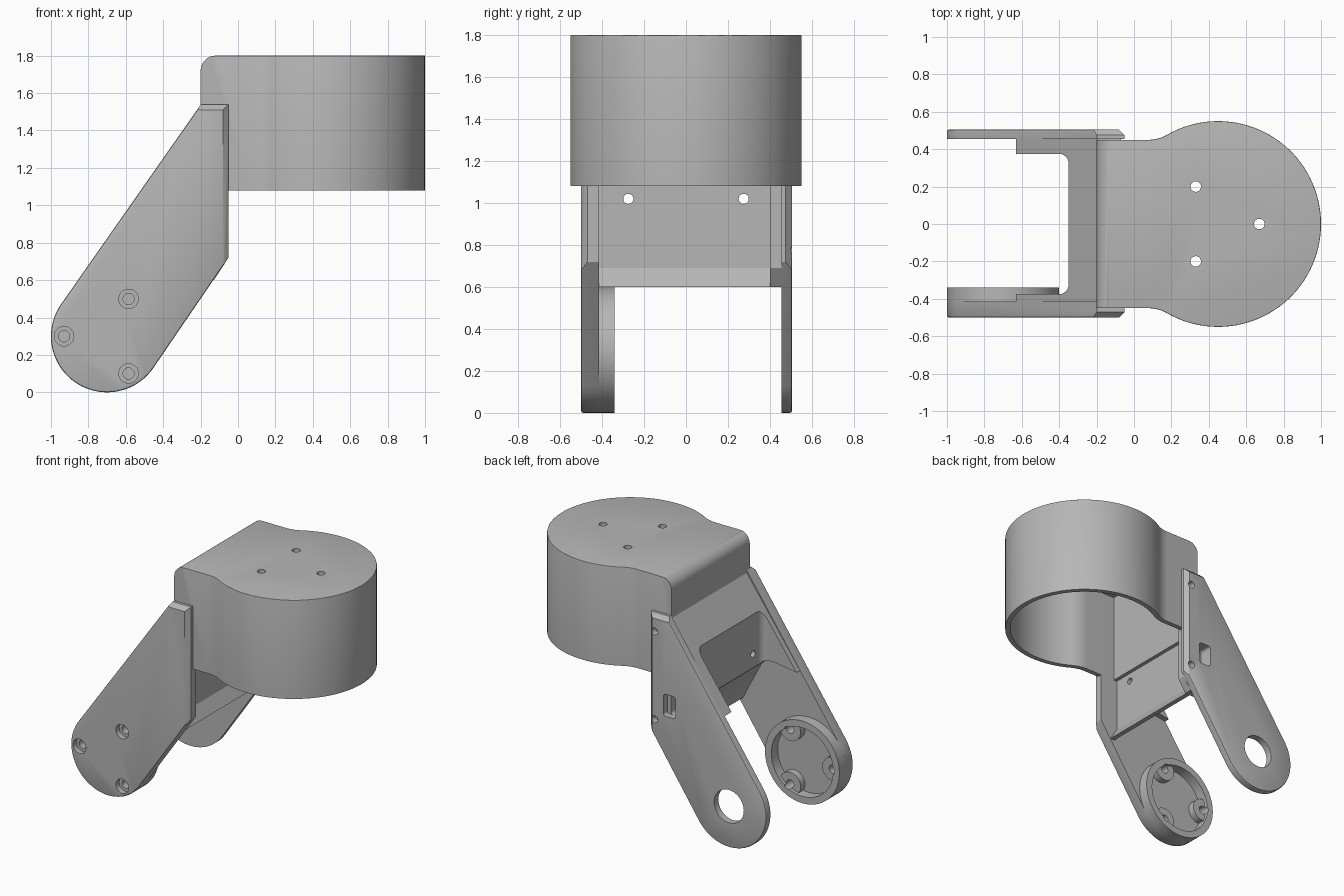
import bpy, bmesh
from math import cos, sin, radians, hypot, atan2, degrees
from mathutils import Vector

if "Cube" in bpy.data.objects:
    bpy.data.objects.remove(bpy.data.objects["Cube"])

grey = bpy.data.materials.new("matte grey")
grey.use_nodes = True
grey.diffuse_color = (0.47, 0.47, 0.47, 1)
grey.node_tree.nodes["Principled BSDF"].inputs["Base Color"].default_value = grey.diffuse_color


def arc(cx, cy, r, start, end, steps=16):
    angles = [radians(start + (end - start) * i / steps) for i in range(steps + 1)]
    return [(cx + r * cos(a), cy + r * sin(a)) for a in angles]


def place(axis, u, v, w):
    """Plane coordinates u, v and depth w along the given axis."""
    return {"x": (w, u, v), "y": (u, w, v), "z": (u, v, w)}[axis]


def prism(name, outline, axis, low, high, bevels=()):
    """Extrude an outline; bevels are (edge test, width, segments)."""
    bm = bmesh.new()
    face = bm.faces.new([bm.verts.new(place(axis, u, v, low)) for u, v in outline])
    top = bmesh.ops.extrude_face_region(bm, geom=[face])["geom"]
    shift = Vector(place(axis, 0, 0, high - low))
    bmesh.ops.translate(bm, vec=shift, verts=[v for v in top if isinstance(v, bmesh.types.BMVert)])
    bmesh.ops.recalc_face_normals(bm, faces=bm.faces)
    for test, width, segments in bevels:
        edges = [e for e in bm.edges if test(e)]
        bmesh.ops.bevel(bm, geom=edges, offset=width, segments=segments,
                        profile=0.5, affect="EDGES", clamp_overlap=True)
    mesh = bpy.data.meshes.new(name)
    bm.to_mesh(mesh)
    bm.free()
    mesh.materials.append(grey)
    obj = bpy.data.objects.new(name, mesh)
    bpy.context.collection.objects.link(obj)
    return obj


def rod(name, axis, u, v, r, low, high, steps=32):
    return prism(name, arc(u, v, r, 0, 360, steps)[:-1], axis, low, high)


def select(obj):
    bpy.ops.object.select_all(action="DESELECT")
    obj.select_set(True)
    bpy.context.view_layer.objects.active = obj


def combine(obj, operation, *tools):
    for tool in tools:
        mod = obj.modifiers.new("boolean", "BOOLEAN")
        mod.operation, mod.solver, mod.object = operation, "EXACT", tool
        select(obj)
        bpy.ops.object.modifier_apply(modifier=mod.name)
        bpy.data.objects.remove(tool)


def middle(edge):
    return (edge.verts[0].co + edge.verts[1].co) / 2


# Head shell: round cup with a square neck, open below
def shell_outline(wall):
    r, half, fillet = 0.55 - wall, 0.45 - wall, 0.2 + wall
    cx = 0.45
    fx = cx - ((r + fillet) ** 2 - (half + fillet) ** 2) ** 0.5
    a = degrees(atan2(half + fillet, fx - cx))
    upper = arc(fx, half + fillet, fillet, a - 180, -90, 8)
    lower = [(x, -y) for x, y in reversed(upper)]
    rim = arc(cx, 0, r, -a, a, 72)
    back = -0.2 + wall
    return [(back, -half)] + lower + rim[1:-1] + upper + [(back, half)]


def is_neck_top(e):
    return all(v.co.z > 1.79 and v.co.x < -0.19 for v in e.verts)


def is_top_rim(e):
    flat = [f.normal.z for f in e.link_faces]
    return all(v.co.z > 1.79 for v in e.verts) and max(flat) > 0.99 and min(flat) < 0.1


shell = prism("head_shell", shell_outline(0), "z", 1.08, 1.8,
              [(is_neck_top, 0.08, 8), (is_top_rim, 0.015, 3)])
combine(shell, "DIFFERENCE", prism("cavity", shell_outline(0.035), "z", 1.0, 1.74))
for x, y in [(0.33, 0.2), (0.33, -0.2), (0.67, 0)]:
    combine(shell, "DIFFERENCE", rod("hole", "z", x, y, 0.028, 1.6, 1.9))

# Side arms: slanted plates with rounded lower ends
PX, PZ, PR = -0.7, 0.3, 0.3
arm_outline = arc(PX, PZ, PR, 145, 325, 40) + [(-0.05, 0.72), (-0.05, 1.54), (-0.198, 1.54)]


def arm(name, outer, inner):
    def on_face(e):
        return all(abs(v.co.y - outer) < 0.001 for v in e.verts)

    def is_wide(e):
        m = middle(e)
        return on_face(e) and (m.x > -0.06 or m.z > 1.53)

    def is_fine(e):
        ys = [abs(f.normal.y) for f in e.link_faces]
        m = middle(e)
        return on_face(e) and max(ys) > 0.99 and min(ys) < 0.1 and m.z < 1.53
    return prism(name, arm_outline, "y", *sorted((outer, inner)),
                 bevels=[(is_wide, 0.03, 1), (is_fine, 0.01, 2)])


front_arm = arm("front_arm", -0.5, -0.415)
back_arm = arm("back_arm", 0.505, 0.455)

# Motor mount: ring with three screw lugs on the front arm
mount = rod("motor_mount", "y", PX, PZ, PR, -0.418, -0.34, 72)
combine(mount, "DIFFERENCE", rod("bore", "y", PX, PZ, 0.25, -0.5, -0.3, 64))
screws = [(PX + 0.23 * cos(radians(a)), PZ + 0.23 * sin(radians(a))) for a in (60, 180, 300)]
for x, z in screws:
    lug = rod("lug", "y", x, z, 0.085, -0.418, -0.365)
    combine(lug, "INTERSECT", rod("limit", "y", PX, PZ, 0.27, -0.5, -0.3, 64))
    combine(mount, "UNION", lug)
for x, z in screws:
    combine(mount, "DIFFERENCE", rod("hole", "y", x, z, 0.03, -0.6, -0.3))
    combine(front_arm, "DIFFERENCE", rod("hole", "y", x, z, 0.03, -0.6, -0.3),
            rod("counterbore", "y", x, z, 0.052, -0.6, -0.46))


# Rounded rectangle outline
def rounded(u0, u1, v0, v1, r):
    return (arc(u1 - r, v1 - r, r, 0, 90, 6) + arc(u0 + r, v1 - r, r, 90, 180, 6)
            + arc(u0 + r, v0 + r, r, 180, 270, 6) + arc(u1 - r, v0 + r, r, 270, 360, 6))


# Bridge between the arms, with a rounded pocket facing the arm ends
bridge_outline = [(-0.192, 1.53), (-0.63, 0.92), (-0.44, 0.95), (-0.37, 0.94), (-0.32, 0.89),
                  (-0.22, 0.7), (-0.17, 0.6), (-0.135, 0.6), (-0.192, 0.69)]
bridge = prism("bridge", bridge_outline, "y", -0.42, 0.46)
combine(bridge, "DIFFERENCE",
        prism("pocket", rounded(-0.9, -0.35, -0.375, 0.375, 0.05), "z", 0.3, 1.8))
for y in (-0.275, 0.275):
    combine(bridge, "DIFFERENCE", rod("hole", "x", y, 1.02, 0.024, -0.6, 0))

# Corner rib beside the back arm
rib = prism("corner_rib", [(-0.2, 1.1), (-0.07, 1.1), (-0.07, 0.69), (-0.13, 0.6), (-0.2, 0.6)],
            "y", 0.4, 0.458)

# Back arm openings: pivot hole, cable slot and screw holes
combine(back_arm, "DIFFERENCE", rod("pivot", "y", PX, PZ, 0.12, 0.4, 0.6, 48),
        prism("slot", rounded(-0.27, -0.17, 0.82, 0.98, 0.02), "y", 0.4, 0.6))
combine(bridge, "DIFFERENCE",
        prism("slot", rounded(-0.27, -0.2, 0.82, 0.98, 0.02), "y", 0.4, 0.6))
for z in (0.775, 1.415):
    combine(back_arm, "DIFFERENCE", rod("hole", "y", -0.1, z, 0.026, 0.4, 0.6))

for part in (shell, front_arm, back_arm, mount, bridge, rib):
    select(part)
    bpy.ops.object.shade_smooth_by_angle(angle=radians(30))
